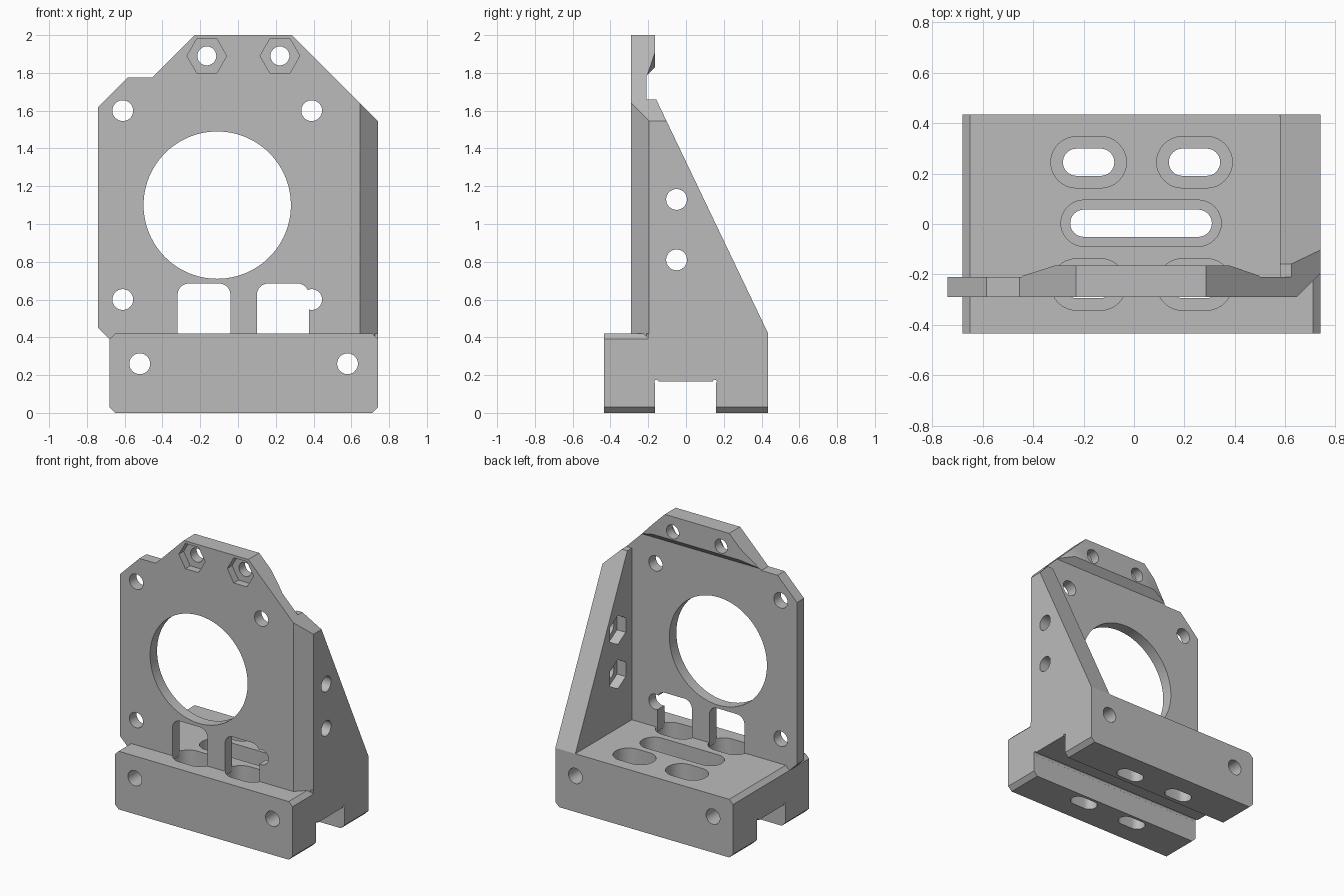
import bpy, bmesh, math

cube = bpy.data.objects.get("Cube")
if cube:
    bpy.data.objects.remove(cube, do_unlink=True)

grey = bpy.data.materials.new("plain grey")
grey.use_nodes = True
colour = (0.5, 0.5, 0.5, 1)
grey.diffuse_color = colour
grey.node_tree.nodes["Principled BSDF"].inputs["Base Color"].default_value = colour


def place(axis, u, v, d):
    return {"x": (d, u, v), "y": (u, d, v), "z": (u, v, d)}[axis]


def finish(name, bm):
    bmesh.ops.recalc_face_normals(bm, faces=bm.faces)
    mesh = bpy.data.meshes.new(name)
    bm.to_mesh(mesh)
    bm.free()
    mesh.materials.append(grey)
    ob = bpy.data.objects.new(name, mesh)
    bpy.context.collection.objects.link(ob)
    return ob


def prism(name, pts, axis, start, end):
    """Extrude a 2D outline along an axis."""
    bm = bmesh.new()
    rings = [[bm.verts.new(place(axis, u, v, d)) for u, v in pts] for d in (start, end)]
    for ring in rings:
        bm.faces.new(ring)
    n = len(pts)
    for i in range(n):
        j = (i + 1) % n
        bm.faces.new((rings[0][i], rings[0][j], rings[1][j], rings[1][i]))
    return finish(name, bm)


def rect(u0, u1, v0, v1):
    return [(u0, v0), (u1, v0), (u1, v1), (u0, v1)]


def circle(u, v, r, n=48, turn=0.0):
    return [(u + r * math.cos(turn + math.tau * i / n),
             v + r * math.sin(turn + math.tau * i / n)) for i in range(n)]


def slot(u, v, half, r, n=16):
    """Stadium with overall half length `half` along u."""
    pts = []
    for side, first in ((1, -math.pi / 2), (-1, math.pi / 2)):
        for i in range(n + 1):
            a = first + math.pi * i / n
            pts.append((u + side * (half - r) + r * math.cos(a), v + r * math.sin(a)))
    return pts


def window(u0, u1, v0, v1, r, n=8):
    """Opening with two rounded upper corners."""
    pts = [(u0, v0), (u1, v0)]
    for cu, first in ((u1 - r, 0), (u0 + r, math.pi / 2)):
        for i in range(n + 1):
            a = first + math.pi / 2 * i / n
            pts.append((cu + r * math.cos(a), v1 - r + r * math.sin(a)))
    return pts


def boolean(ob, pts, axis, start, end, operation="DIFFERENCE"):
    cutter = prism("cutter", pts, axis, start, end)
    cutter.hide_render = True
    mod = ob.modifiers.new("cut", "BOOLEAN")
    mod.operation, mod.solver, mod.object = operation, "EXACT", cutter
    bpy.context.view_layer.objects.active = ob
    bpy.ops.object.modifier_apply(modifier=mod.name)
    bpy.data.objects.remove(cutter, do_unlink=True)


FRONT, BACK = -0.29, -0.21
outline = [(-0.74, 0.45), (-0.68, 0.39), (0.74, 0.39), (0.74, 1.545), (0.285, 2),
           (-0.23, 2), (-0.455, 1.775), (-0.585, 1.775), (-0.74, 1.62)]
corner_cut = [(0.6, -0.335), (0.8, -0.335), (0.8, -0.135)]

# Base block with chamfered long edges
c = 0.03
base = prism("base_block", [(-0.68 + c, 0), (0.74 - c, 0), (0.74, c), (0.74, 0.42),
                            (-0.68 + c, 0.42), (-0.68, 0.42 - c), (-0.68, c)],
             "y", -0.435, 0.435)
boolean(base, [(0.70, 0.43), (0.76, 0.37), (0.76, 0.43)], "y", -0.5, -0.2)

# Channel under the base with corner reliefs
boolean(base, rect(-0.165, 0.16, -0.1, 0.165), "x", -1, 1)
for y in (-0.157, 0.152):
    boolean(base, circle(y, 0.165, 0.011, 12), "x", -1, 1)

# Recessed mounting slots
for x in (-0.18, 0.24):
    for y in (-0.24, 0.245):
        boolean(base, slot(x, y, 0.15, 0.102), "z", 0.2, 0.6)
        boolean(base, slot(x, y, 0.102, 0.054), "z", -0.1, 0.5)
boolean(base, slot(0.028, 0.003, 0.318, 0.092), "z", 0.25, 0.6)
boolean(base, slot(0.028, 0.003, 0.281, 0.054), "z", -0.1, 0.5)

# Long bolt holes through the base
for x in (-0.52, 0.58):
    boolean(base, circle(x, 0.26, 0.055), "y", -0.6, 0.6)

# Upright face plate with its large bore, windows and bolt holes
plate = prism("face_plate", outline, "y", FRONT, BACK)
boolean(plate, corner_cut, "z", 0.3, 2.1)
boolean(plate, circle(-0.11, 1.1, 0.39, 96), "y", -1, 1)
for x0, x1 in ((-0.32, -0.04), (0.10, 0.375)):
    boolean(plate, window(x0, x1, 0.3, 0.685, 0.06), "y", -1, 1)
for x in (-0.61, 0.39):
    for z in (0.6, 1.6):
        boolean(plate, circle(x, z, 0.055), "y", -1, 1)

# Thickened pad behind the top edge, tapering into the plate
bm = bmesh.new()
for y, x0, x1, z0 in ((BACK, -0.455, 0.51, 1.785), (-0.165, -0.315, 0.38, 1.83)):
    for u, v in rect(x0, x1, z0, 2):
        bm.verts.new((u, y, v))
bmesh.ops.convex_hull(bm, input=bm.verts)
bmesh.ops.dissolve_limit(bm, angle_limit=0.01, verts=bm.verts, edges=bm.edges)
pad = finish("top_pad", bm)
boolean(pad, outline, "y", -1, 1, "INTERSECT")

# Top bolt holes with hexagonal nut pockets
for x in (-0.165, 0.222):
    boolean(plate, circle(x, 1.89, 0.105, 6), "y", -0.4, -0.235)
    for part in (plate, pad):
        boolean(part, circle(x, 1.89, 0.05), "y", -1, 1)

# Sloping side wall
wall = prism("side_wall", [(BACK, 0.42), (0.435, 0.42), (-0.158, 1.66), (BACK, 1.66)],
             "x", 0.58, 0.74)
boolean(wall, outline, "y", -1, 1, "INTERSECT")
boolean(wall, corner_cut, "z", 0.3, 2.1)
for z in (0.81, 1.13):
    boolean(wall, circle(-0.05, z, 0.055), "x", 0.4, 1)
    boolean(wall, circle(-0.05, z, 0.105, 6, math.pi / 2), "x", 0.4, 0.65)

# Smooth the round holes, keep edges sharp
bpy.ops.object.select_all(action="DESELECT")
for part in (base, plate, pad, wall):
    part.select_set(True)
bpy.context.view_layer.objects.active = base
bpy.ops.object.shade_smooth_by_angle(angle=math.radians(25))
